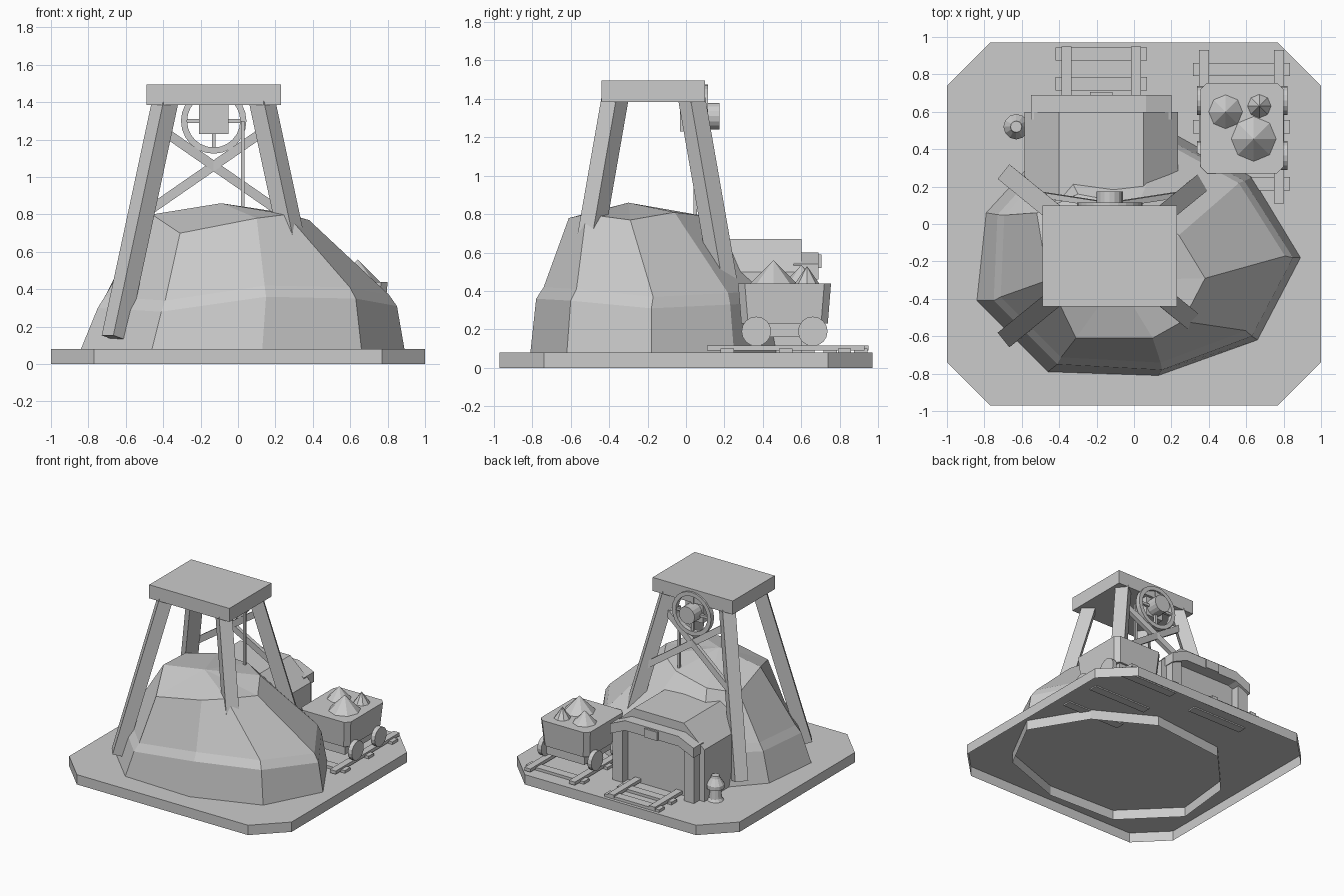
import bpy
import bmesh
from math import cos, sin, pi
from mathutils import Vector, Matrix

cube = bpy.data.objects.get("Cube")
if cube:
    bpy.data.objects.remove(cube, do_unlink=True)

STONE = bpy.data.materials.new("plain grey")
STONE.use_nodes = True
STONE.diffuse_color = (0.6, 0.6, 0.6, 1)
STONE.node_tree.nodes["Principled BSDF"].inputs["Base Color"].default_value = STONE.diffuse_color


def finish(name, bm):
    bmesh.ops.recalc_face_normals(bm, faces=bm.faces)
    mesh = bpy.data.meshes.new(name)
    bm.to_mesh(mesh)
    bm.free()
    mesh.materials.append(STONE)
    obj = bpy.data.objects.new(name, mesh)
    bpy.context.collection.objects.link(obj)
    return obj


def loft(name, rings, cap_start=True, cap_end=True, peak=None):
    """Skin a list of equal-length point rings, optionally closing to a peak."""
    bm = bmesh.new()
    rows = [[bm.verts.new(p) for p in ring] for ring in rings]
    count = len(rows[0])
    for low, high in zip(rows, rows[1:]):
        for i in range(count):
            j = (i + 1) % count
            bm.faces.new((low[i], low[j], high[j], high[i]))
    if cap_start:
        bm.faces.new(rows[0])
    if peak:
        tip = bm.verts.new(peak)
        for i in range(count):
            bm.faces.new((rows[-1][i], rows[-1][(i + 1) % count], tip))
    elif cap_end:
        bm.faces.new(rows[-1])
    return finish(name, bm)


def box(name, low, high):
    low, high = Vector(low), Vector(high)
    bm = bmesh.new()
    size = Matrix.Diagonal(high - low).to_4x4()
    bmesh.ops.create_cube(bm, size=1, matrix=Matrix.Translation((low + high) / 2) @ size)
    return finish(name, bm)


def beam(name, start, end, width, depth, side):
    """Bar between two points; side is the direction its depth faces."""
    start, end = Vector(start), Vector(end)
    axis = (end - start).normalized()
    across = axis.cross(Vector(side)).normalized()
    facing = across.cross(axis)
    corners = [across * (a * width / 2) + facing * (b * depth / 2)
               for a, b in ((-1, -1), (1, -1), (1, 1), (-1, 1))]
    return loft(name, [[p + c for c in corners] for p in (start, end)])


def circle(x, y, z, radius, sides):
    return [(x + radius * cos(2 * pi * i / sides), y + radius * sin(2 * pi * i / sides), z)
            for i in range(sides)]


def cylinder(name, centre, axis, radius, length, sides=16):
    bm = bmesh.new()
    turn = Vector(axis).to_track_quat("Z", "Y").to_matrix().to_4x4()
    bmesh.ops.create_cone(bm, cap_ends=True, segments=sides, radius1=radius, radius2=radius,
                          depth=length, matrix=Matrix.Translation(centre) @ turn)
    return finish(name, bm)


def chamfered(hx, hy, cut, z, x=0, y=0):
    pts = ((hx, hy - cut), (hx - cut, hy), (cut - hx, hy), (-hx, hy - cut),
           (-hx, cut - hy), (cut - hx, -hy), (hx - cut, -hy), (hx, cut - hy))
    return [(x + a, y + b, z) for a, b in pts]


# Ground slab, open underneath
loft("ground_slab", [chamfered(1, .97, .23, z) for z in (0, .08)], cap_start=False)

# Rocky mound: foot, ledge, inset ledge and shoulder rings
foot = [(.89, -.18), (.66, -.62), (.13, -.81), (-.46, -.79), (-.84, -.41),
        (-.79, .06), (-.45, .43), (.18, .5), (.63, .25)]
ledge = [(.85, -.18, .31), (.63, -.6, .35), (.15, -.78, .36), (-.41, -.75, .28), (-.75, -.41, .3),
         (-.73, .05, .32), (-.42, .39, .34), (.17, .46, .34), (.59, .23, .33)]
shoulder = [(.38, -.29, .77), (.26, -.52, .8), (.1, -.61, .78), (-.31, -.61, .7), (-.46, -.3, .8),
            (-.52, .06, .74), (-.3, .16, .76), (.02, .1, .79), (.24, -.06, .81)]
inset = [(x * .95, y * .95, z + .06) for x, y, z in ledge]
loft("mound", [[(x, y, 0) for x, y in foot], [(x, y, .08) for x, y in foot], ledge, inset, shoulder],
     cap_start=False, peak=(-.09, -.3, .86))

# Headframe platform and four splayed legs
CX, CY = -.13, -.17
box("headframe_platform", (-.49, -.44, 1.385), (.23, .1, 1.495))
for sx, xname in ((-1, "right"), (1, "left")):
    for sy, yname in ((-1, "front"), (1, "back")):
        beam(f"{yname}_{xname}_leg", (CX + sx * .53, CY + sy * .42, .14),
             (CX + sx * .26, CY + sy * .2, 1.4), .1, .1, (sx, sy * .8, 0))
    # Crossed brace between the back legs
    beam(f"{xname}_cross_brace", (CX + sx * .39, .16, .79), (CX - sx * .26, .06, 1.24),
         .05, .03, (0, 1, 0))

# Winding wheel with rim, spokes, hub, bracket and rope
WZ = 1.3
rim = bmesh.new()
SIDES = 24
loops = []
for radius, y in ((.175, .075), (.175, .115), (.142, .115), (.142, .075)):
    loops.append([rim.verts.new((x, y, z)) for x, z, _ in circle(CX, WZ, 0, radius, SIDES)])
for k in range(4):
    for i in range(SIDES):
        j = (i + 1) % SIDES
        a, b = loops[k], loops[(k + 1) % 4]
        rim.faces.new((a[i], a[j], b[j], b[i]))
finish("wheel_rim", rim)
for i in range(4):
    angle = i * pi / 4
    reach = Vector((cos(angle), 0, sin(angle))) * .15
    middle = Vector((CX, .095, WZ))
    if i % 2 == 0:
        beam("wheel_spoke", middle - reach, middle + reach, .02, .02, (0, 1, 0))
cylinder("wheel_hub", (CX, .125, WZ + .01), (0, 1, 0), .07, .1)
box("wheel_bracket", (CX - .078, -.03, 1.23), (CX + .078, .08, 1.39))
box("hoist_rope", (.017, .04, .72), (.035, .058, WZ))

# Adit shed running back into the mound
AX = -.175


def arch(half, eave, top, flat, bottom, y):
    return [(AX + x, y, z) for x, z in ((-half, bottom), (half, bottom), (half, eave),
                                       (flat, top), (-flat, top), (-half, eave))]


loft("adit_shed", [arch(.41, .5, .67, .225, .08, y) for y in (.12, .6)])

# Portal posts, bent lintel and plaque
for side in (-1, 1):
    x = AX + side * .32
    box("portal_post", (x - .045, .57, .08), (x + .045, .67, .5))
lintel = [(-.375, .46), (-.24, .52), (.24, .52), (.375, .46),
          (.375, .54), (.24, .6), (-.24, .6), (-.375, .54)]
loft("portal_lintel", [[(AX + x, y, z) for x, z in lintel] for y in (.56, .69)])
box("portal_plaque", (AX - .06, .68, .52), (AX + .06, .705, .59))


# Rail tracks: two rails on cross ties
def track(name, centre, gauge, start, end, ties):
    for side in (-1, 1):
        x = centre + side * gauge / 2
        box(name + "_rail", (x - .027, start, .09), (x + .027, end, .116))
    for y in ties:
        half = gauge / 2 + .06
        box(name + "_tie", (centre - half, y - .035, .07), (centre + half, y + .035, .102))


track("cart_track", .575, .4, .11, .93, (.215, .52, .825))
track("adit_track", AX, .37, .55, .95, (.75, .91))

# Ore cart: tapered tub, chassis, wheels and ore heaps
OX, OY = .578, .513
loft("cart_tub", [chamfered(h, h + .02, .035, z, OX, OY) for h, z in ((.205, .23), (.222, .44))])
box("cart_chassis", (OX - .17, OY - .21, .16), (OX + .17, OY + .21, .24))
for side in (-1, 1):
    for y in (OY - .147, OY + .147):
        cylinder("cart_wheel", (OX + side * .225, y, .19), (1, 0, 0), .077, .035)
for x, y, radius, top in ((.49, .6, .1, .535), (.64, .455, .13, .56), (.67, .63, .07, .53)):
    loft("ore_heap", [circle(x, y, .43, radius, 8)], peak=(x, y, top))

# Lantern beside the portal
profile = ((.062, .08), (.048, .1), (.042, .17), (.068, .18), (.068, .21), (.035, .26), (.03, .28))
loft("lantern", [circle(-.63, .52, z, radius, 12) for radius, z in profile])
